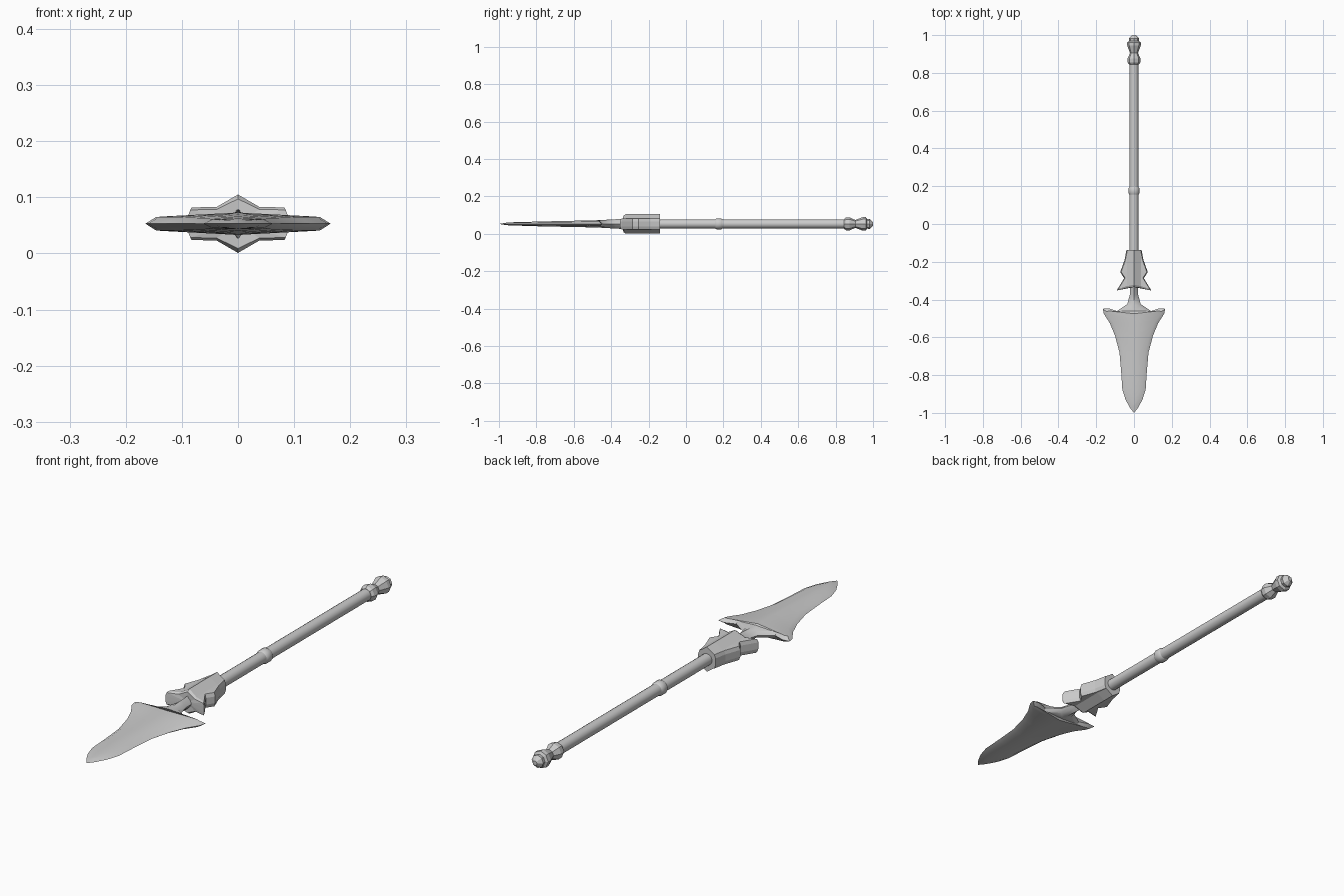
import bpy, bmesh, math

ZC = 0.053  # height of the weapon's axis


def finish(name, bm, angle=None):
    bmesh.ops.remove_doubles(bm, verts=bm.verts, dist=1e-5)
    bmesh.ops.recalc_face_normals(bm, faces=bm.faces)
    me = bpy.data.meshes.new(name)
    bm.to_mesh(me)
    bm.free()
    ob = bpy.data.objects.new(name, me)
    ob.location.z = ZC
    bpy.context.collection.objects.link(ob)
    if angle:
        bpy.ops.object.select_all(action='DESELECT')
        ob.select_set(True)
        bpy.context.view_layer.objects.active = ob
        bpy.ops.object.shade_smooth_by_angle(angle=math.radians(angle))
    return ob


def loft(bm, rings):
    """Skin closed rings and fan-cap both ends."""
    rows = [[bm.verts.new(p) for p in r] for r in rings]
    n = len(rows[0])
    for a, b in zip(rows, rows[1:]):
        for i in range(n):
            j = (i + 1) % n
            bm.faces.new((a[i], a[j], b[j], b[i]))
    for r, ring in ((rows[0], rings[0]), (rows[-1], rings[-1])):
        ys = [p[1] for p in ring if abs(p[0]) < 1e-6] or [ring[0][1]]
        c = bm.verts.new((0, sum(ys) / len(ys), 0))
        for i in range(n):
            bm.faces.new((r[i], r[(i + 1) % n], c))


def turned(name, profile, sides, angle=None):
    """Round part about the y axis from (y, radius) pairs."""
    bm = bmesh.new()
    loft(bm, [[(r * math.cos(math.tau * i / sides), y, r * math.sin(math.tau * i / sides))
               for i in range(sides)] for y, r in profile])
    return finish(name, bm, angle)


# Shaft, grip collar and pommel
turned("shaft", [(-0.30, 0.024), (0.86, 0.024)], 16, 40)
turned("grip_collar", [(0.155, 0.024), (0.163, 0.029), (0.188, 0.029), (0.196, 0.024)], 16, 40)
turned("pommel", [(0.845, 0.026), (0.855, 0.034), (0.875, 0.035), (0.905, 0.021),
                  (0.945, 0.036), (0.962, 0.036), (0.968, 0.025), (0.982, 0.027),
                  (1.0, 0.010)], 8)


# Winged guard: ridged section swept along y, (half width, centre y, wing y, z scale)
def guard_ring(w, yc, yo, s):
    half = [(0, 0.052), (min(0.038, w - 0.008), 0.030), (w - 0.005, 0.029), (w, 0.014)]
    q = [(x, yc + (yo - yc) * (x / w) ** 1.5, z * s) for x, z in half]
    right = q + [(x, y, -z) for x, y, z in reversed(q)]
    return right + [(-x, y, z) for x, y, z in reversed(right[1:-1])]


bm = bmesh.new()
loft(bm, [guard_ring(*g) for g in (
    (0.040, -0.138, -0.138, 1), (0.050, -0.19, -0.19, 1), (0.073, -0.245, -0.255, 1),
    (0.052, -0.275, -0.287, 1), (0.088, -0.322, -0.346, 1), (0.090, -0.334, -0.352, 0.85))])
finish("guard", bm)

# Blade: (edge x, edge y, bevel x, bevel y, bevel height, ridge y, ridge height)
ROWS = [
    (0.022, -0.300, 0.012, -0.300, 0.014, -0.300, 0.029),
    (0.022, -0.375, 0.013, -0.378, 0.014, -0.375, 0.025),
    (0.036, -0.425, 0.026, -0.432, 0.014, -0.430, 0.022),
    (0.090, -0.461, 0.088, -0.473, 0.013, -0.460, 0.020),
    (0.135, -0.446, 0.132, -0.460, 0.013, -0.475, 0.020),
    (0.165, -0.449, 0.146, -0.464, 0.012, -0.485, 0.019),
    (0.160, -0.475, 0.140, -0.478, 0.012, -0.500, 0.019),
    (0.128, -0.525, 0.110, -0.520, 0.012, -0.530, 0.018),
    (0.101, -0.590, 0.084, -0.585, 0.011, -0.590, 0.017),
    (0.077, -0.680, 0.060, -0.680, 0.010, -0.680, 0.015),
    (0.068, -0.780, 0.051, -0.780, 0.009, -0.780, 0.013),
    (0.062, -0.875, 0.045, -0.870, 0.008, -0.870, 0.010),
    (0.045, -0.930, 0.030, -0.920, 0.007, -0.920, 0.009),
    (0.020, -0.975, 0.010, -0.955, 0.006, -0.955, 0.007),
    (0.000, -1.000, 0.000, -0.965, 0.006, -0.965, 0.006),
]
bm = bmesh.new()
for sx in (1, -1):
    for sz in (1, -1):
        grid = [[bm.verts.new(p) for p in ((sx * ex, ey, 0), (sx * bx, by, sz * bz), (0, ry, sz * rz))]
                for ex, ey, bx, by, bz, ry, rz in ROWS]
        for a, b in zip(grid, grid[1:]):
            for k in (0, 1):
                bm.faces.new((a[k], a[k + 1], b[k + 1], b[k]))
bmesh.ops.dissolve_degenerate(bm, dist=1e-6, edges=bm.edges)
finish("blade", bm, 35)
